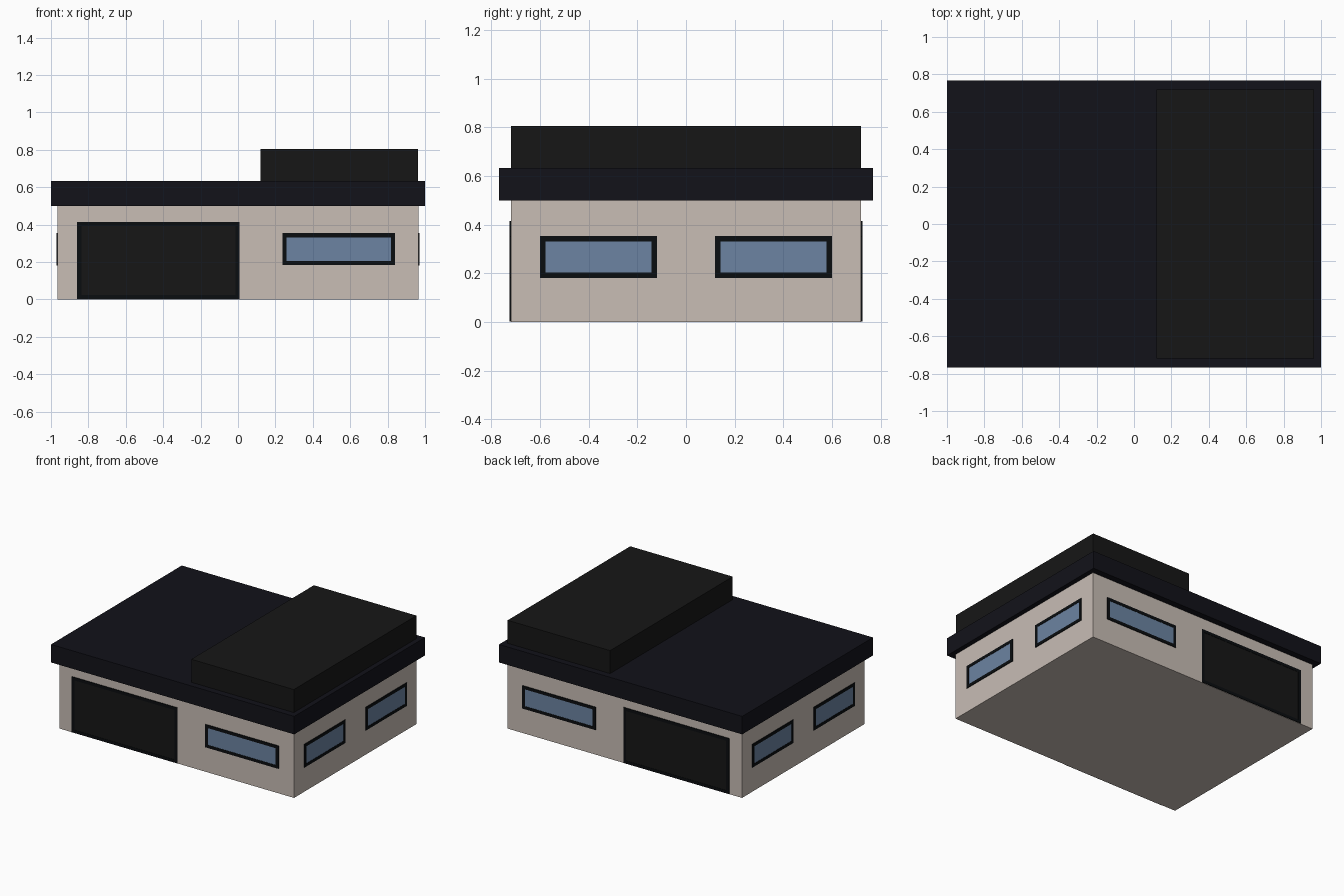
import bpy
from mathutils import Matrix, Vector
from math import pi

if "Cube" in bpy.data.objects:
    bpy.data.objects.remove(bpy.data.objects["Cube"])


def material(name, rgb):
    m = bpy.data.materials.new(name)
    m.diffuse_color = (*rgb, 1)
    m.use_nodes = True
    m.node_tree.nodes["Principled BSDF"].inputs["Base Color"].default_value = m.diffuse_color
    return m


WALL = material("plaster", (0.58, 0.51, 0.46))
ROOF = material("roof_dark", (0.006, 0.006, 0.01))
BLOCK = material("block_dark", (0.008, 0.008, 0.008))
FRAME = material("frame_dark", (0.003, 0.004, 0.005))
GLASS = material("glass", (0.15, 0.23, 0.36))
CORNERS = [(0, 0), (1, 0), (1, 1), (0, 1)]


def mesh_object(name, verts, faces, mat):
    me = bpy.data.meshes.new(name)
    me.from_pydata(verts, [], faces)
    me.materials.append(mat)
    ob = bpy.data.objects.new(name, me)
    bpy.context.collection.objects.link(ob)
    return ob


def box(name, lo, hi, mat, mtx=Matrix()):
    v = [mtx @ Vector((x, y, z)) for z in (lo[2], hi[2])
         for x, y in [((lo[0], hi[0])[i], (lo[1], hi[1])[j]) for i, j in CORNERS]]
    f = [(3, 2, 1, 0), (4, 5, 6, 7)]
    f += [(i, (i + 1) % 4, (i + 1) % 4 + 4, i + 4) for i in range(4)]
    return mesh_object(name, v, f, mat)


def opening(name, u0, u1, z0, z1, mtx, panel, rim=0.022, proud=0.005):
    """Frame ring plus panel, drawn on the local plane y = 0 facing -y."""
    def ring(inset, y):
        a, b, c, d = u0 + inset, u1 - inset, z0 + inset, z1 - inset
        return [mtx @ Vector((x, y, z)) for x, z in ((a, c), (b, c), (b, d), (a, d))]
    verts = ring(0, 0) + ring(0, -proud) + ring(rim, -proud) + ring(rim, 0)
    faces = [(4 * r + i, 4 * r + (i + 1) % 4, 4 * r + 4 + (i + 1) % 4, 4 * r + 4 + i)
             for r in range(3) for i in range(4)]
    mesh_object(name + "_frame", verts, faces, FRAME)
    box(name + "_panel", (u0 + rim, -0.003, z0 + rim), (u1 - rim, 0, z1 - rim), panel, mtx)


# Main masses
box("walls", (-0.965, -0.72, 0), (0.965, 0.72, 0.5), WALL)
box("roof_slab", (-1, -0.768, 0.5), (1, 0.768, 0.634), ROOF)
box("upper_block", (0.12, -0.72, 0.634), (0.963, 0.72, 0.805), BLOCK)

# Front and back: garage door on the left half of x, window on the right half
for side, turn, s in (("front", 0, 1), ("back", pi, -1)):
    m = Matrix.Rotation(turn, 4, "Z") @ Matrix.Translation((0, -0.72, 0))
    opening(side + "_garage_door", *sorted((-0.86 * s, 0.008 * s)), 0.002, 0.415, m, BLOCK)
    opening(side + "_window", *sorted((0.238 * s, 0.84 * s)), 0.184, 0.354, m, GLASS)

# Two windows on each end wall
for side, turn in (("right", pi / 2), ("left", -pi / 2)):
    m = Matrix.Rotation(turn, 4, "Z") @ Matrix.Translation((0, -0.965, 0))
    for i, u in enumerate((-0.6, 0.12)):
        opening(f"{side}_window_{i + 1}", u, u + 0.48, 0.182, 0.354, m, GLASS)
